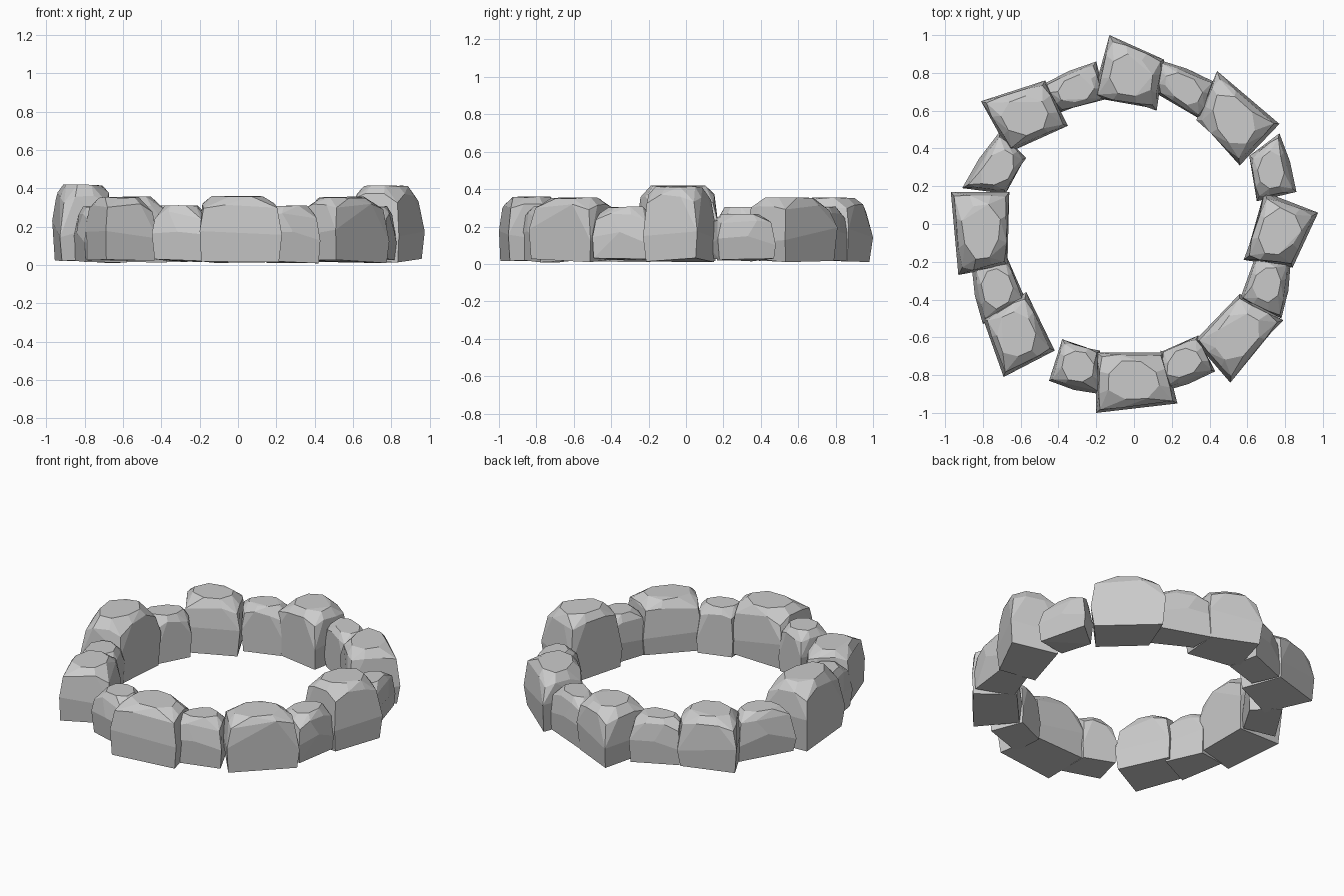
import bpy, bmesh, random
from mathutils import Vector

if "Cube" in bpy.data.objects:
    bpy.data.objects.remove(bpy.data.objects["Cube"])

random.seed(4)

# Footprint corners (in order around the stone) and height of each stone
LARGE = [
    ([(-.13, 1.0), (.16, .87), (.12, .60), (-.22, .67)], .36),
    ([(.44, .81), (.77, .53), (.56, .31), (.33, .55)], .36),
    ([(.69, .17), (.975, .06), (.84, -.23), (.58, -.19)], .42),
    ([(.56, -.37), (.79, -.51), (.51, -.84), (.32, -.62)], .36),
    ([(-.20, -.68), (.16, -.68), (.23, -.95), (-.20, -1.0)], .365),
    ([(-.57, -.36), (-.42, -.67), (-.69, -.81), (-.80, -.50)], .36),
    ([(-.97, .17), (-.66, .17), (-.67, -.22), (-.93, -.27)], .425),
    ([(-.81, .65), (-.47, .76), (-.35, .52), (-.66, .38)], .36),
]
SMALL = [
    ([(.13, .87), (.43, .75), (.36, .55), (.12, .69)], .31),
    ([(.77, .48), (.86, .17), (.65, .12), (.61, .36)], .27),
    ([(.83, -.20), (.78, -.50), (.56, -.40), (.64, -.18)], .31),
    ([(.14, -.67), (.34, -.59), (.43, -.78), (.14, -.89)], .315),
    ([(-.38, -.61), (-.18, -.67), (-.18, -.90), (-.45, -.83)], .315),
    ([(-.86, -.22), (-.67, -.18), (-.57, -.41), (-.80, -.53)], .31),
    ([(-.91, .19), (-.71, .49), (-.57, .35), (-.68, .16)], .31),
    ([(-.48, .74), (-.20, .86), (-.15, .66), (-.39, .59)], .315),
]


def jitter(amount):
    return random.uniform(-amount, amount)


def stone(name, corners, height, bulge):
    """Faceted boulder: convex hull over stacked, tapering rings."""
    corners = [Vector(c) for c in corners]
    centre = sum(corners, Vector((0, 0))) / 4
    pts = []

    def add(p, scale, z):
        q = centre + (p - centre) * scale
        pts.append((q.x, q.y, z))

    for i, c in enumerate(corners):
        nxt = corners[(i + 1) % 4]
        outer = c.length + nxt.length > 2 * centre.length + .15
        add(c, .93 + jitter(.04), .02 + jitter(.012))          # base
        add(c, 1.0, height * (.42 + jitter(.12)))              # belly
        if outer:                                              # bowed outer side
            add(c.lerp(nxt, .5), bulge, height * .55)
        add(c, .86 + jitter(.04), height * (.80 + jitter(.04)))
        for t in (.3, .7):                                     # shoulder
            add(c.lerp(nxt, t), .92 + jitter(.03), height * (.86 + jitter(.03)))
        for t in (.3, .7):                                     # top
            add(c.lerp(nxt, t), .68 + jitter(.05), height * (.98 + jitter(.01)))

    bm = bmesh.new()
    for p in pts:
        bm.verts.new(p)
    hull = bmesh.ops.convex_hull(bm, input=bm.verts)
    loose = {v for v in hull["geom_interior"] + hull["geom_unused"]
             if isinstance(v, bmesh.types.BMVert)}
    bmesh.ops.delete(bm, geom=list(loose), context='VERTS')
    # merge near-coplanar triangles into broad chiselled facets
    bmesh.ops.dissolve_limit(bm, angle_limit=.14, verts=bm.verts, edges=bm.edges)
    bmesh.ops.recalc_face_normals(bm, faces=bm.faces)
    mesh = bpy.data.meshes.new(name)
    bm.to_mesh(mesh)
    bm.free()
    obj = bpy.data.objects.new(name, mesh)
    bpy.context.collection.objects.link(obj)


# Ring of alternating large and small stones
for i, (corners, height) in enumerate(LARGE):
    stone(f"large_stone_{i + 1}", corners, height, 1.0)
for i, (corners, height) in enumerate(SMALL):
    stone(f"small_stone_{i + 1}", corners, height, 1.12)
